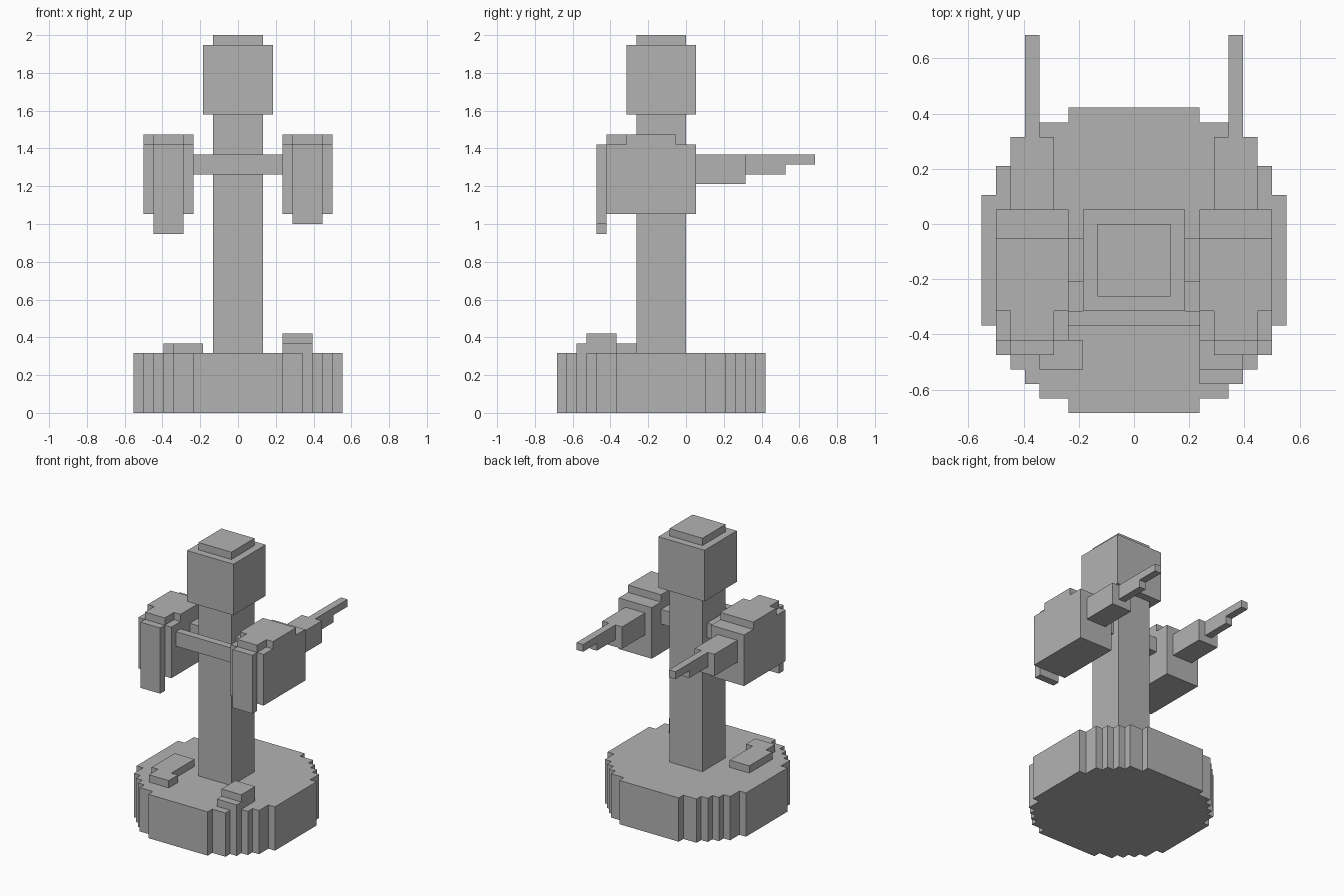
import bpy, bmesh

old = bpy.data.objects.get("Cube")
if old:
    bpy.data.objects.remove(old, do_unlink=True)

U = 1 / 19  # size of one block

grey = bpy.data.materials.new("plain grey")
grey.use_nodes = True
color = (0.45, 0.45, 0.45, 1)
grey.diffuse_color = color
grey.node_tree.nodes["Principled BSDF"].inputs["Base Color"].default_value = color


def finish(name, bm):
    mesh = bpy.data.meshes.new(name)
    bmesh.ops.recalc_face_normals(bm, faces=bm.faces)
    bm.to_mesh(mesh)
    bm.free()
    mesh.materials.append(grey)
    obj = bpy.data.objects.new(name, mesh)
    bpy.context.collection.objects.link(obj)
    return obj


def block(name, x, y, z, side=1):
    """Box from ranges in block units; side -1 mirrors it in x."""
    bm = bmesh.new()
    bmesh.ops.create_cube(bm, size=1)
    for v in bm.verts:
        picks = [r[1] if c > 0 else r[0] for c, r in zip(v.co, (x, y, z))]
        v.co = (side * picks[0] * U, picks[1] * U, picks[2] * U)
    return finish(name, bm)


# Round stepped base: one quarter of the outline, mirrored, then extruded
steps = [(4.5, 10.5), (6.5, 9.5), (7.5, 8.5), (8.5, 7.5), (9.5, 6.5), (10.5, 4.5)]
quarter = []
for i, (x, y) in enumerate(steps):
    quarter.append((x, y))
    if i + 1 < len(steps):
        quarter.append((x, steps[i + 1][1]))
right_half = quarter + [(x, -y) for x, y in reversed(quarter)]
outline = right_half + [(-x, y) for x, y in reversed(right_half)]
bm = bmesh.new()
bottom = bm.faces.new([bm.verts.new((x * U, (y - 2.5) * U, 0)) for x, y in outline])
top = bmesh.ops.extrude_face_region(bm, geom=[bottom], use_keep_orig=True)
for v in top["geom"]:
    if isinstance(v, bmesh.types.BMVert):
        v.co.z = 6 * U
finish("base", bm)

# Post, head and cap
block("post", (-2.5, 2.5), (-5, 0), (6, 30))
block("head", (-3.5, 3.5), (-6, 1), (30, 37))
block("head_cap", (-2.5, 2.5), (-5, 0), (37, 38))

# Front crossbar joining the shoulder blocks
block("crossbar", (-4.5, 4.5), (-7, -6), (24, 26))

# Shoulder blocks with hanging front plates and rear spikes
for side, label, plate_bottom in ((1, "left", 19), (-1, "right", 18)):
    block(label + "_shoulder", (4.5, 9.5), (-8, 1), (20, 27), side)
    block(label + "_shoulder_top", (4.5, 9.5), (-6, -1), (27, 28), side)
    block(label + "_shoulder_ridge", (5.5, 8.5), (-8, -6), (27, 28), side)
    block(label + "_front_plate", (5.5, 8.5), (-9, -8), (plate_bottom, 27), side)
    block(label + "_strut", (2.5, 4.5), (-4, -1), (24, 26), side)
    block(label + "_rear_mount", (5.5, 8.5), (1, 6), (23, 26), side)
    block(label + "_spike", (6.5, 7.5), (6, 10), (24, 26), side)
    block(label + "_spike_tip", (6.5, 7.5), (10, 13), (25, 26), side)

# Small raised pieces lying on the base
block("left_stone", (4.5, 7.5), (-10, -7), (6, 8))
block("left_stone_step", (4.5, 7.5), (-11, -10), (6, 7))
block("right_slab_rear", (4.5, 7.5), (-8, -3), (6, 7), -1)
block("right_slab_front", (3.5, 6.5), (-10, -8), (6, 7), -1)
